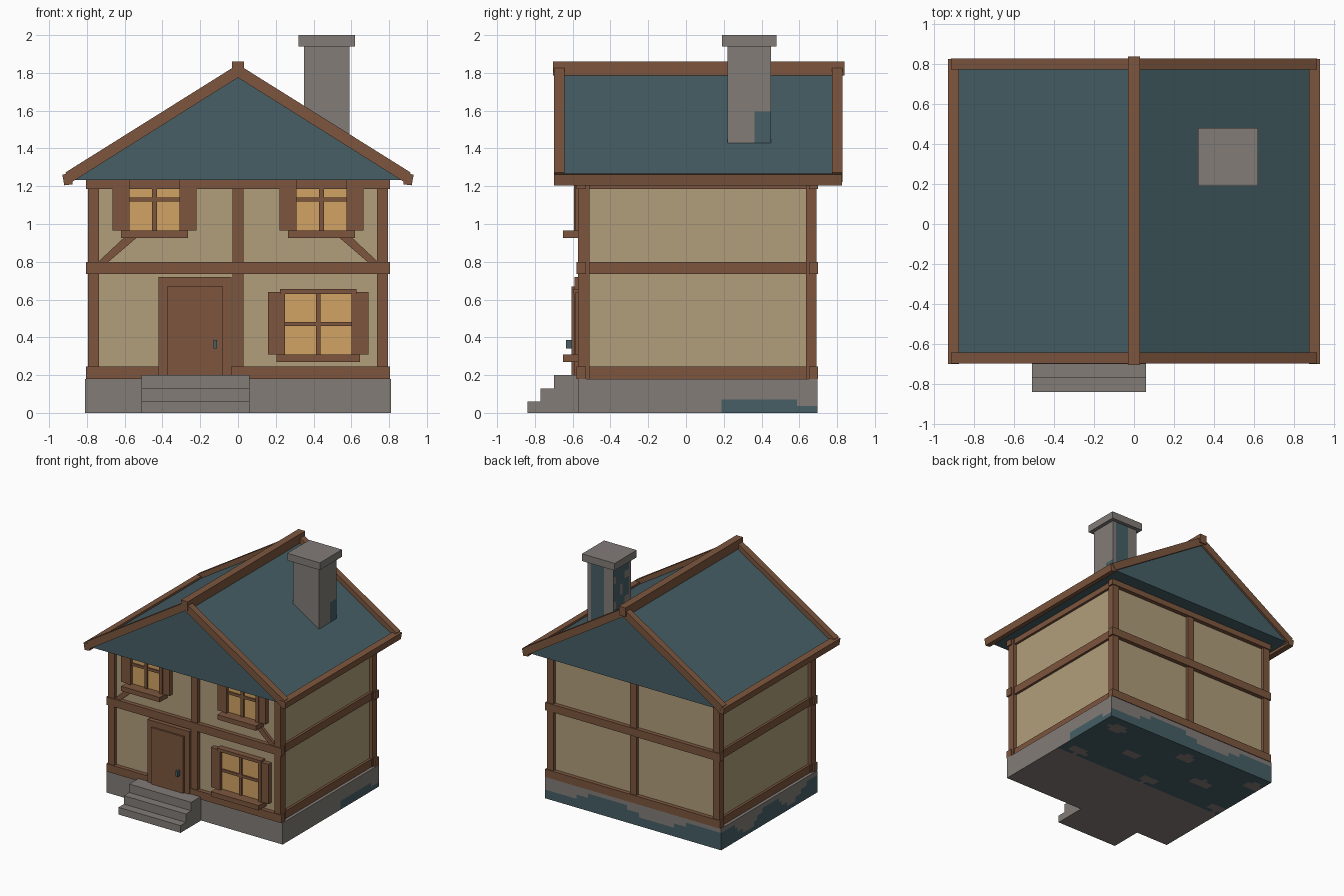
import bpy, bmesh
from math import sin
from mathutils import Vector

if "Cube" in bpy.data.objects:
    bpy.data.objects.remove(bpy.data.objects["Cube"])


def material(name, rgb):
    m = bpy.data.materials.new(name)
    lin = [((c / 255 + 0.055) / 1.055) ** 2.4 for c in rgb]
    m.diffuse_color = (*lin, 1)
    m.use_nodes = True
    m.node_tree.nodes["Principled BSDF"].inputs["Base Color"].default_value = m.diffuse_color
    return m


TEAL = material("slate_teal", (70, 95, 102))
WOOD = material("timber_brown", (125, 86, 62))
TAN = material("plaster_tan", (177, 158, 123))
STONE = material("stone_grey", (130, 124, 119))
GLASS = material("window_amber", (209, 162, 100))


def finish(name, bm, *mats):
    bmesh.ops.recalc_face_normals(bm, faces=bm.faces)
    me = bpy.data.meshes.new(name)
    bm.to_mesh(me)
    bm.free()
    for m in mats:
        me.materials.append(m)
    ob = bpy.data.objects.new(name, me)
    bpy.context.collection.objects.link(ob)
    return ob


def cube(x0, x1, y0, y1, z0, z1):
    bm = bmesh.new()
    bmesh.ops.create_cube(bm, size=1)
    for v in bm.verts:
        v.co = ((x0 + x1) / 2 + v.co.x * (x1 - x0),
                (y0 + y1) / 2 + v.co.y * (y1 - y0),
                (z0 + z1) / 2 + v.co.z * (z1 - z0))
    return bm


def box(name, mat, *bounds):
    return finish(name, cube(*bounds), mat)


def prism(name, mat, pts, y0, y1):
    """Extrude an x-z outline along y."""
    bm = bmesh.new()
    f = bm.faces.new([bm.verts.new((x, y0, z)) for x, z in pts])
    ext = bmesh.ops.extrude_face_region(bm, geom=[f])["geom"]
    bmesh.ops.translate(bm, vec=(0, y1 - y0, 0),
                        verts=[v for v in ext if isinstance(v, bmesh.types.BMVert)])
    return finish(name, bm, mat)


def patchy_box(name, bounds, step, rule):
    """Stone box diced into small faces, teal where the rule holds."""
    bm = cube(*bounds)
    for a in range(3):
        lo, hi = bounds[2 * a], bounds[2 * a + 1]
        n = max(1, round((hi - lo) / step))
        for i in range(1, n):
            co, no = Vector((0, 0, 0)), Vector((0, 0, 0))
            co[a], no[a] = lo + (hi - lo) * i / n, 1
            bmesh.ops.bisect_plane(bm, geom=bm.verts[:] + bm.edges[:] + bm.faces[:],
                                   plane_co=co, plane_no=no)
    bm.normal_update()
    for f in bm.faces:
        f.material_index = int(rule(f.calc_center_median(), f.normal))
    return finish(name, bm, STONE, TEAL)


# Stone base with weathered teal patches
def base_patch(c, n):
    if n.z < -0.5:
        return c.y > 0.06 and sin(9 * c.x + 2) * sin(14 * c.y) < 0.75
    if n.y > 0.5:
        return c.z < 0.11 + 0.05 * sin(7 * c.x)
    if n.x > 0.5:
        return c.z < 0.075 and 0.19 < c.y < 0.58 or c.z < 0.04 and c.y > 0.58
    if n.x < -0.5:
        return c.z < 0.10 + 0.06 * sin(11 * c.y + 1)
    return False


patchy_box("foundation", (-0.81, 0.81, -0.57, 0.695, 0, 0.18), 0.036, base_patch)

# Front steps
for i, (y, z) in enumerate([(-0.84, 0.06), (-0.77, 0.13), (-0.70, 0.20)]):
    box(f"step_{i + 1}", STONE, -0.51, 0.06, y, -0.56, 0 if i == 0 else z - 0.07, z)

# Plaster walls
box("walls", TAN, -0.765, 0.765, -0.545, 0.665, 0.17, 1.25)

# Timber frame: corner posts, middle posts and beams
for s in (-1, 1):
    side = "left" if s < 0 else "right"
    xa, xb = sorted((s * 0.735, s * 0.793))
    box(f"{side}_front_post", WOOD, xa, xb, -0.572, -0.51, 0.18, 1.24)
    box(f"{side}_back_post", WOOD, xa, xb, 0.635, 0.692, 0.18, 1.24)
BEAMS = {"sill": (0.18, 0.245), "floor": (0.735, 0.80), "top": (1.185, 1.24)}
for name, (z0, z1) in BEAMS.items():
    box(f"{name}_beam_front", WOOD, -0.805, 0.805, -0.58, -0.53, z0, z1)
    box(f"{name}_beam_back", WOOD, -0.805, 0.805, 0.65, 0.70, z0, z1)
    for s, side in ((-1, "left"), (1, "right")):
        xa, xb = sorted((s * 0.74, s * 0.785))
        box(f"{name}_beam_{side}", WOOD, xa, xb, -0.53, 0.65, z0, z1)
box("front_middle_post", WOOD, -0.03, 0.03, -0.572, -0.53, 0.18, 1.24)
box("back_middle_post", WOOD, -0.03, 0.03, 0.65, 0.69, 0.18, 1.24)
for s, side in ((-1, "left"), (1, "right")):
    prism(f"{side}_brace", WOOD,
          [(s * 0.74, 0.80), (s * 0.685, 0.80), (s * 0.51, 0.95), (s * 0.58, 0.95)],
          -0.568, -0.53)

# Door
box("door_frame", WOOD, -0.42, -0.035, -0.59, -0.54, 0.19, 0.72)
box("door_leaf", WOOD, -0.375, -0.08, -0.605, -0.54, 0.19, 0.67)
box("door_handle", TEAL, -0.13, -0.11, -0.635, -0.60, 0.34, 0.385)


# Windows with frame, glazing bars, shutters and sill
def window(name, cx, half, z0, z1, bar_z, head):
    box(f"{name}_glass", GLASS, cx - half, cx + half, -0.565, -0.54, z0, z1)
    box(f"{name}_bar_vertical", WOOD, cx - 0.012, cx + 0.012, -0.578, -0.55, z0, z1)
    box(f"{name}_bar_across", WOOD, cx - half, cx + half, -0.576, -0.55,
        bar_z - 0.011, bar_z + 0.011)
    for s, side in ((-1, "left"), (1, "right")):
        xa, xb = sorted((cx + s * half, cx + s * (half + 0.028)))
        box(f"{name}_jamb_{side}", WOOD, xa, xb, -0.592, -0.54, z0, z1)
        xa, xb = sorted((cx + s * (half + 0.028), cx + s * (half + 0.09)))
        box(f"{name}_shutter_{side}", WOOD, xa, xb, -0.585, -0.54, z0, z1 + 0.01)
    if head:
        box(f"{name}_head", WOOD, cx - half - 0.028, cx + half + 0.028,
            -0.595, -0.54, z1, z1 + 0.026)
    box(f"{name}_sill", WOOD, cx - half - 0.045, cx + half + 0.045,
        -0.65, -0.54, z0 - 0.04, z0)


window("lower_window", 0.425, 0.175, 0.31, 0.63, 0.47, True)
for s, side in ((-1, "left"), (1, "right")):
    window(f"upper_{side}_window", s * 0.442, 0.132, 0.965, 1.24, 1.13, False)

# Roof body, barge boards, eave beams and ridge beam
prism("roof", TEAL, [(-0.905, 1.232), (0.905, 1.232), (0, 1.80)], -0.68, 0.81)
for s, side in ((-1, "left"), (1, "right")):
    outline = [(0, 1.775), (s * 0.88, 1.222), (s * 0.915, 1.272), (0, 1.845)]
    prism(f"{side}_front_barge_board", WOOD, outline, -0.698, -0.643)
    prism(f"{side}_back_barge_board", WOOD, outline, 0.773, 0.828)
    prism(f"{side}_eave_beam", WOOD,
          [(s * 0.875, 1.21), (s * 0.92, 1.205), (s * 0.93, 1.262), (s * 0.875, 1.268)],
          -0.70, 0.825)
box("ridge_beam", WOOD, -0.031, 0.031, -0.705, 0.838, 1.785, 1.86)


# Chimney with teal patches and a cap
def chimney_patch(c, n):
    if n.y > 0.5:
        return abs(c.x - 0.50) < 0.06
    if n.x < -0.5:
        return c.y > 0.26 and sin(30 * c.z) * sin(40 * c.y) < 0.6
    return n.x > 0.5 and c.y > 0.36 and c.z < 1.59


patchy_box("chimney_stack", (0.35, 0.59, 0.22, 0.45, 1.36, 1.95), 0.03, chimney_patch)
box("chimney_cap", STONE, 0.32, 0.62, 0.19, 0.48, 1.94, 2.0)
